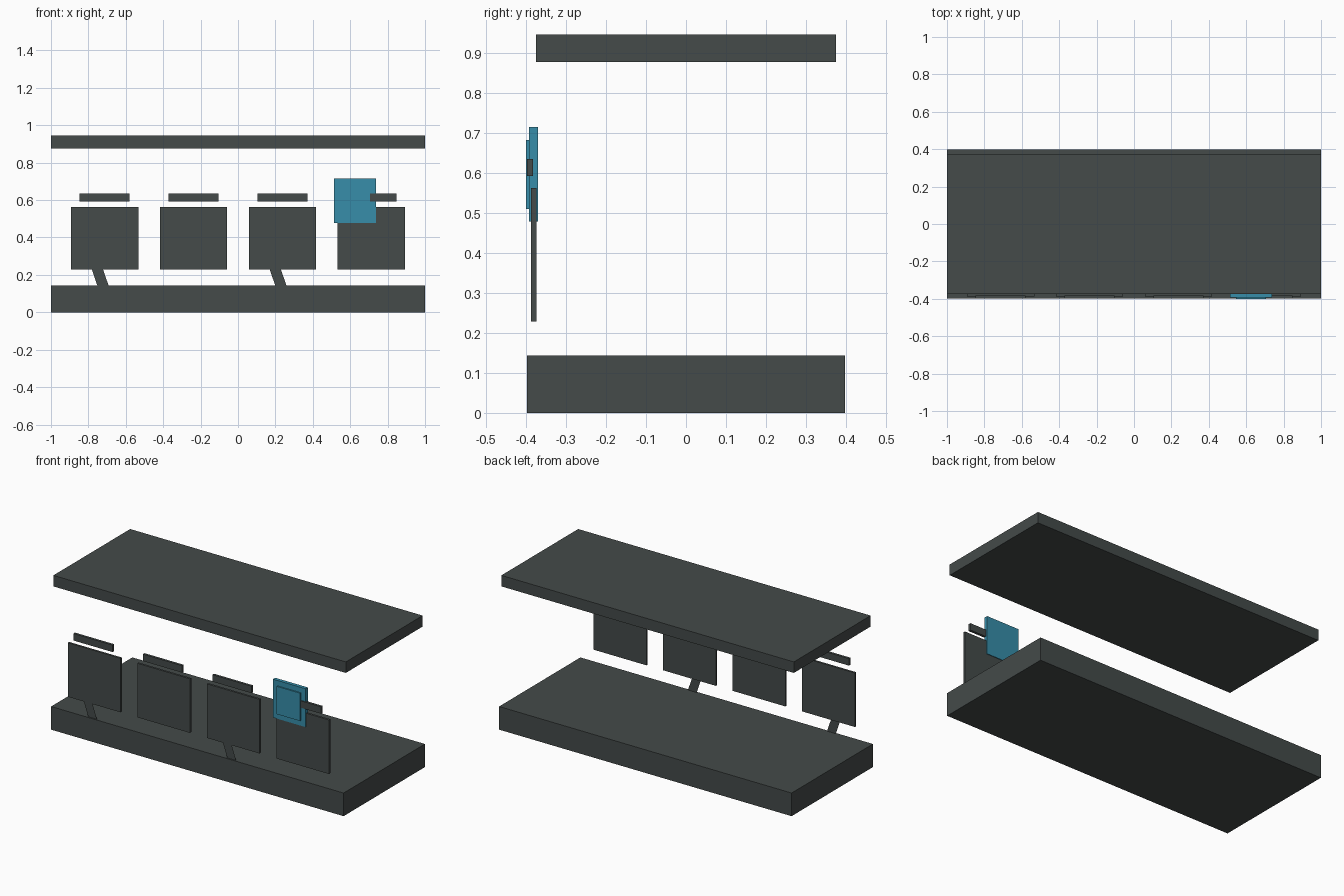
import bpy

if "Cube" in bpy.data.objects:
    bpy.data.objects.remove(bpy.data.objects["Cube"])


def material(name, rgb):
    m = bpy.data.materials.new(name)
    m.diffuse_color = (*rgb, 1.0)
    m.use_nodes = True
    m.node_tree.nodes["Principled BSDF"].inputs["Base Color"].default_value = m.diffuse_color
    return m


GREY = material("dark_grey", (0.058, 0.069, 0.067))
BLUE = material("teal_blue", (0.038, 0.27, 0.40))


def box(name, x, y, z, mat):
    """Box from (min, max) ranges on each axis."""
    bpy.ops.mesh.primitive_cube_add(size=1)
    ob = bpy.context.object
    ob.name = name
    ob.location = [(a + b) / 2 for a, b in (x, y, z)]
    ob.scale = [b - a for a, b in (x, y, z)]
    bpy.ops.object.transform_apply(location=True, rotation=False, scale=True)
    ob.data.materials.append(mat)
    return ob


def strut(name, x):
    """Flat slanted strip in front of a panel, standing on the base."""
    me = bpy.data.meshes.new(name)
    y = -0.389
    me.from_pydata([(x, y, 0.525), (x + 0.13, y, 0.143),
                    (x + 0.19, y, 0.143), (x + 0.058, y, 0.525)],
                   [], [(0, 1, 2, 3)])
    me.materials.append(GREY)
    bpy.context.collection.objects.link(bpy.data.objects.new(name, me))


# Base and roof slabs
box("base", (-1, 1), (-0.397, 0.397), (0, 0.143), GREY)
box("roof", (-1, 1), (-0.375, 0.375), (0.877, 0.945), GREY)

# Four front panels, each with a handle bar above
for i in range(4):
    c = -0.713 + i * 0.4753
    box(f"panel_{i + 1}", (c - 0.18, c + 0.18), (-0.387, -0.374), (0.228, 0.562), GREY)
    box(f"handle_bar_{i + 1}", (c - 0.134, c + 0.134), (-0.3975, -0.382), (0.592, 0.635), GREY)

# Slanted struts on the first and third panels
strut("strut_left", -0.882)
strut("strut_right", 0.069)

# Blue display with raised screen
box("display_frame", (0.514, 0.737), (-0.392, -0.37), (0.478, 0.715), BLUE)
box("display_screen", (0.545, 0.705), (-0.4, -0.391), (0.51, 0.682), BLUE)
